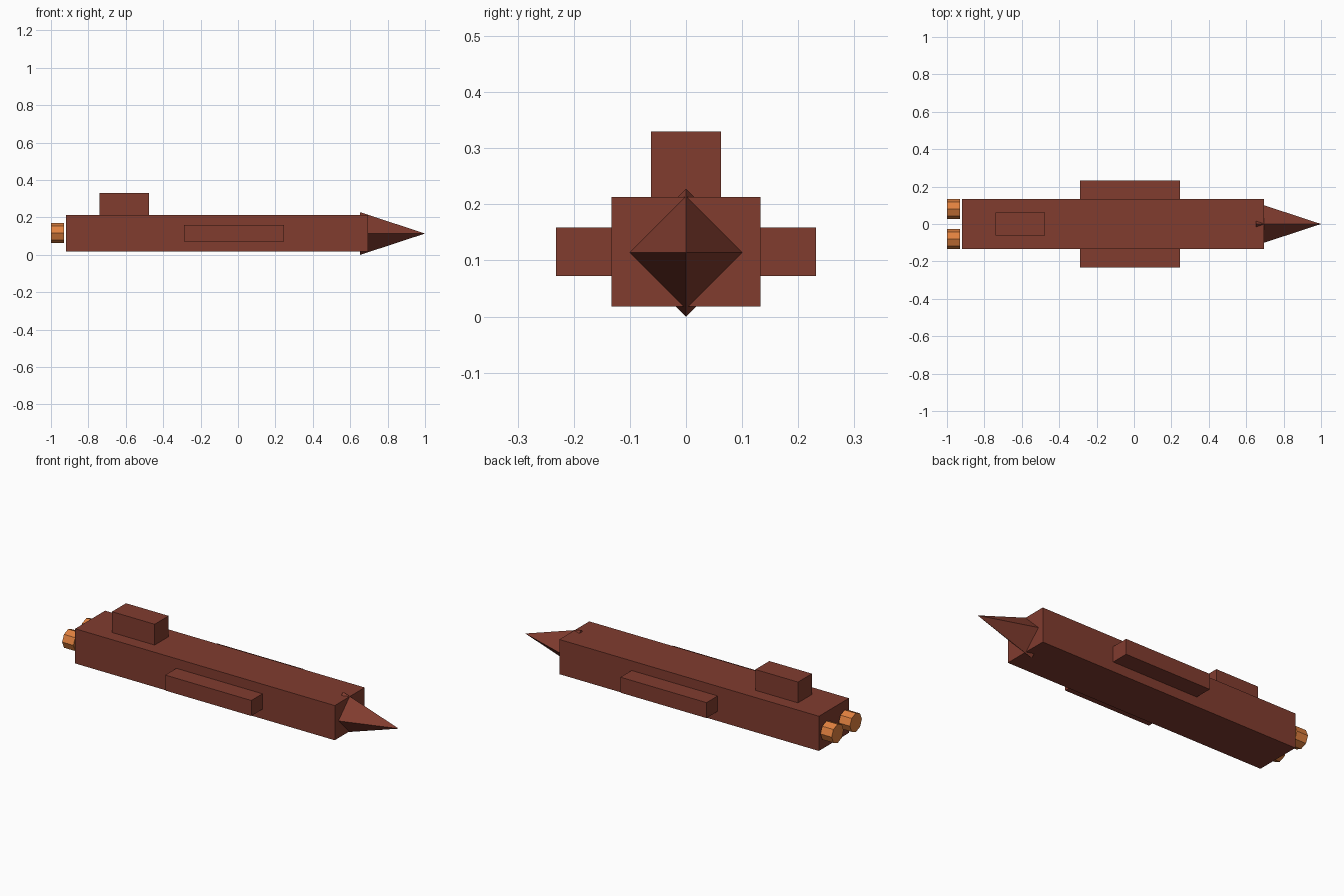
import bpy
import math

if "Cube" in bpy.data.objects:
    bpy.data.objects.remove(bpy.data.objects["Cube"])


def material(name, rgb):
    m = bpy.data.materials.new(name)
    m.diffuse_color = (*rgb, 1)
    m.use_nodes = True
    m.node_tree.nodes["Principled BSDF"].inputs["Base Color"].default_value = m.diffuse_color
    return m


HULL = material("hull_red", (0.22, 0.045, 0.028))
GLOW = material("engine_orange", (0.75, 0.22, 0.05))


def finish(name, mat):
    ob = bpy.context.object
    ob.name = name
    ob.data.materials.append(mat)
    return ob


def box(name, x, y, z):
    """Box from (min, max) pairs on each axis."""
    bpy.ops.mesh.primitive_cube_add(
        size=1, location=[(a + b) / 2 for a, b in (x, y, z)])
    bpy.context.object.scale = [b - a for a, b in (x, y, z)]
    bpy.ops.object.transform_apply(location=False, rotation=False, scale=True)
    return finish(name, HULL)


# Main hull and the tower on its rear deck
box("hull", (-0.92, 0.695), (-0.133, 0.133), (0.018, 0.213))
box("tower", (-0.74, -0.475), (-0.062, 0.062), (0.205, 0.33))

# Pyramid nose, its base corners set slightly into the hull
bpy.ops.mesh.primitive_cone_add(
    vertices=4, radius1=0.114, radius2=0, depth=0.347,
    location=(1 - 0.347 / 2, 0, 0.114), rotation=(0, math.pi / 2, 0))
finish("nose", HULL)

# Side pods and eight-sided thrusters, one per side
for side, s in (("right", -1), ("left", 1)):
    box(f"{side}_pod", (-0.29, 0.245), sorted((s * 0.125, s * 0.232)),
        (0.072, 0.159))
    bpy.ops.mesh.primitive_cylinder_add(
        vertices=8, radius=0.053, depth=0.07,
        location=(-0.965, s * 0.081, 0.117), rotation=(0, math.pi / 2, 0))
    finish(f"{side}_thruster", GLOW)
